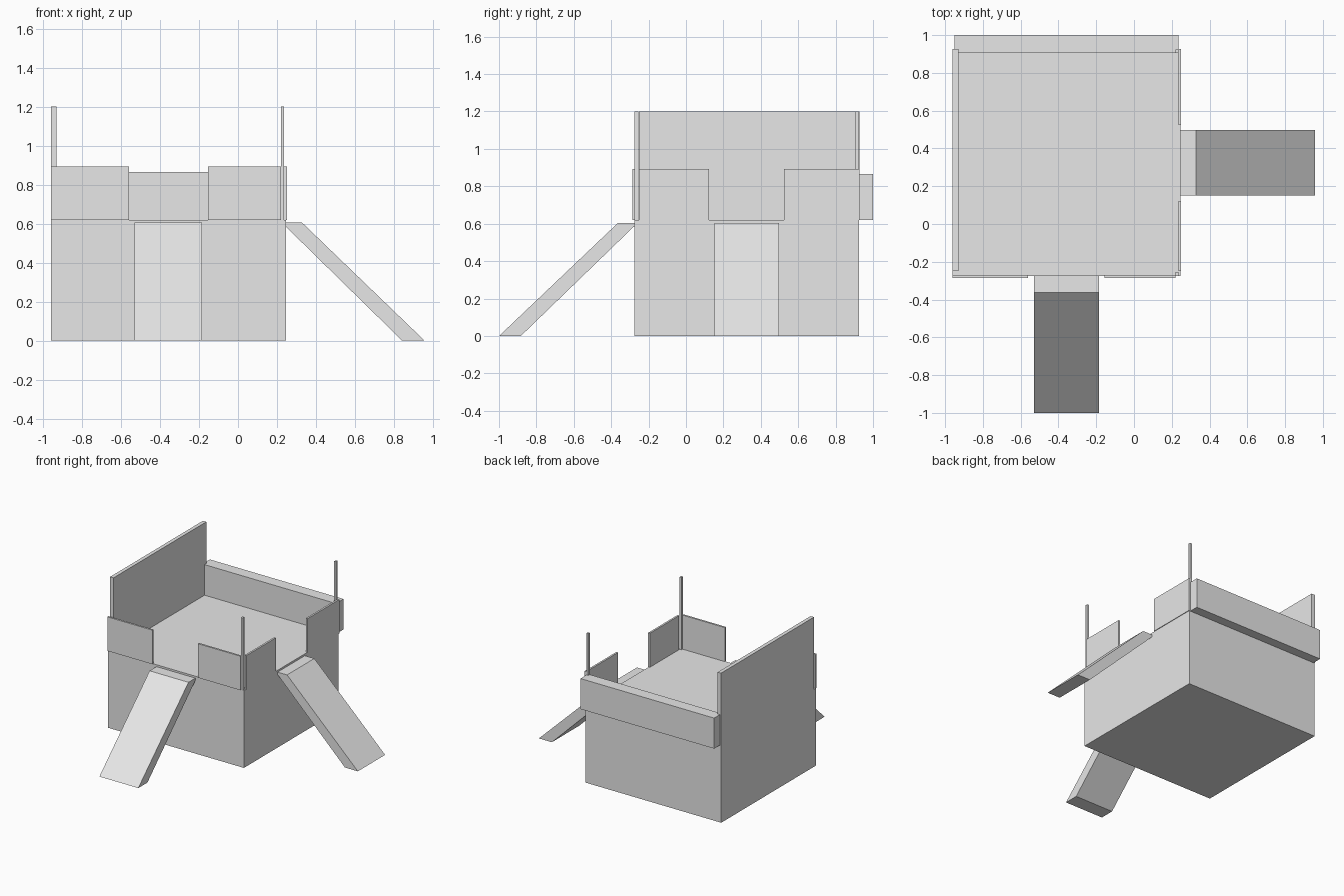
import bpy
import bmesh

cube = bpy.data.objects.get("Cube")
if cube:
    bpy.data.objects.remove(cube, do_unlink=True)

# Single plain grey
grey = bpy.data.materials.new("light_grey")
grey.use_nodes = True
COLOUR = (0.8, 0.8, 0.8, 1)
grey.diffuse_color = COLOUR
next(n for n in grey.node_tree.nodes
     if n.type == "BSDF_PRINCIPLED").inputs["Base Color"].default_value = COLOUR


def finish(name, bm):
    bmesh.ops.recalc_face_normals(bm, faces=bm.faces)
    mesh = bpy.data.meshes.new(name)
    bm.to_mesh(mesh)
    bm.free()
    mesh.materials.append(grey)
    obj = bpy.data.objects.new(name, mesh)
    bpy.context.collection.objects.link(obj)
    return obj


def box(name, xs, ys, zs):
    """Box between pairs of limits on each axis."""
    bm = bmesh.new()
    bmesh.ops.create_cube(bm, size=1)
    for v in bm.verts:
        v.co = [lim[0] if c < 0 else lim[1] for c, lim in zip(v.co, (xs, ys, zs))]
    return finish(name, bm)


def ramp(name, profile, span, place):
    """Extrude a (distance, height) profile across a span."""
    bm = bmesh.new()
    face = bm.faces.new([bm.verts.new(place(d, span[0], z)) for d, z in profile])
    out = bmesh.ops.extrude_face_region(bm, geom=[face])["geom"]
    shift = [b - a for a, b in zip(place(0, span[0], 0), place(0, span[1], 0))]
    bmesh.ops.translate(bm, vec=shift,
                        verts=[g for g in out if isinstance(g, bmesh.types.BMVert)])
    return finish(name, bm)


FLOOR, RAIL, TALL = 0.62, 0.893, 1.2

# Solid base block
box("base_block", (-0.96, 0.245), (-0.275, 0.925), (0, FLOOR))

# Tall wall and the thick overhanging back parapet
box("tall_left_wall", (-0.96, -0.93), (-0.25, 0.927), (FLOOR, TALL))
box("back_parapet", (-0.95, 0.235), (0.905, 1.0), (FLOOR, 0.865))

# Low panels, leaving a gap above each ramp
for side, xs in (("right", (-0.96, -0.56)), ("left", (-0.155, 0.22))):
    box("front_panel_" + side, xs, (-0.285, -0.27), (FLOOR, RAIL))
for end, ys in (("front", (-0.25, 0.122)), ("back", (0.525, 0.927))):
    box("side_panel_" + end, (0.235, 0.25), ys, (FLOOR, RAIL))

# Thin corner posts
for end, ys in (("front", (-0.275, -0.255)), ("back", (0.905, 0.925))):
    box("corner_post_" + end, (0.22, 0.236), ys, (FLOOR, TALL))

# Sloping ramps
slope = [(0, 0.605), (0.087, 0.605), (0.715, 0), (0.6, 0), (0, 0.588)]
ramp("front_ramp", [(d * 1.013, z) for d, z in slope], (-0.53, -0.185),
     lambda d, s, z: (s, -0.275 - d, z))
ramp("side_ramp", slope, (0.152, 0.497), lambda d, s, z: (0.242 + d, s, z))
